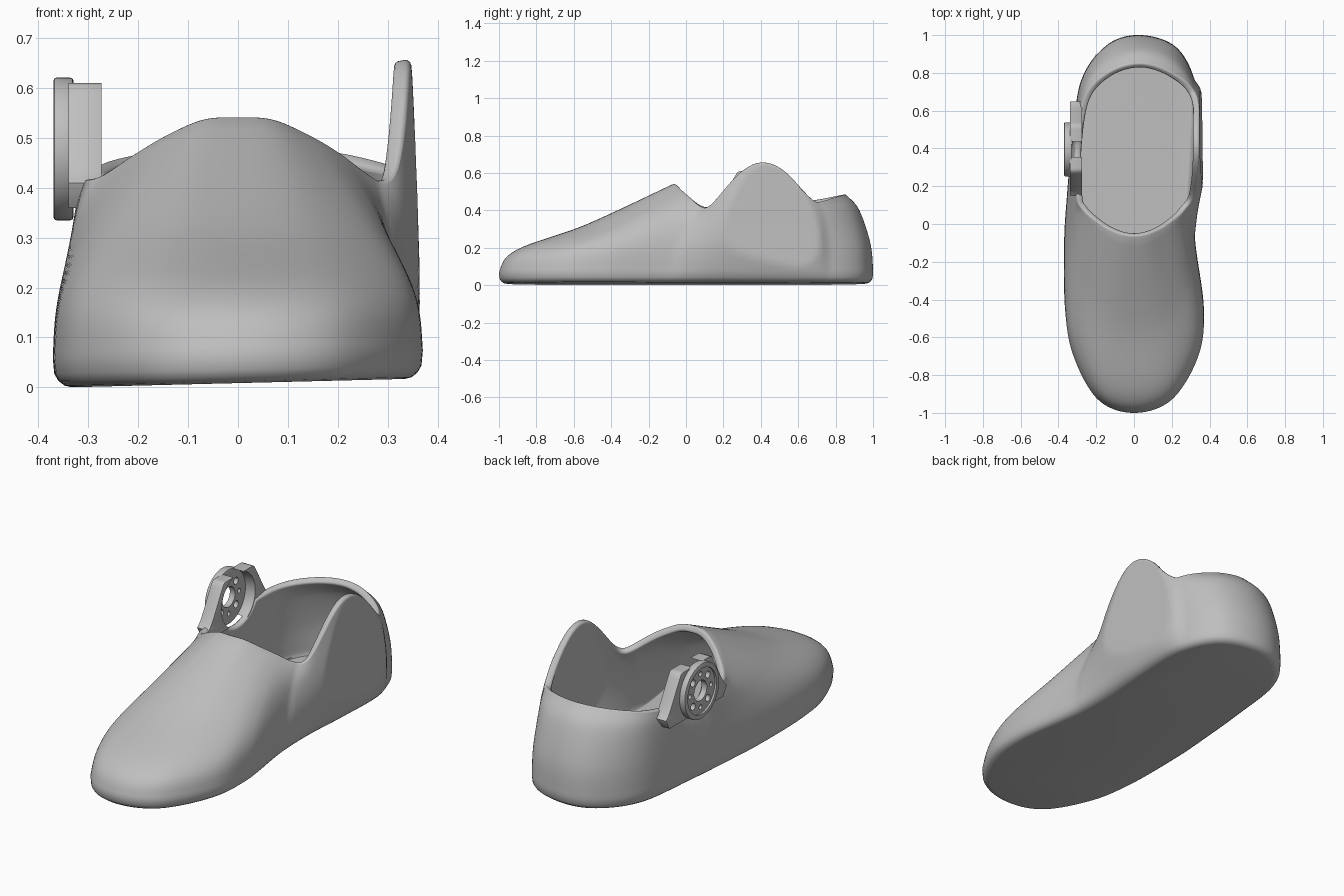
import bpy, bmesh, math
from mathutils import Vector, Matrix

cube = bpy.data.objects.get("Cube")
if cube:
    bpy.data.objects.remove(cube, do_unlink=True)

grey = bpy.data.materials.new("plain_grey")
grey.use_nodes = True
grey.diffuse_color = (0.52, 0.52, 0.52, 1)
grey.node_tree.nodes["Principled BSDF"].inputs["Base Color"].default_value = grey.diffuse_color


def make_object(name, bm):
    bmesh.ops.recalc_face_normals(bm, faces=bm.faces)
    mesh = bpy.data.meshes.new(name)
    bm.to_mesh(mesh)
    bm.free()
    mesh.materials.append(grey)
    obj = bpy.data.objects.new(name, mesh)
    bpy.context.collection.objects.link(obj)
    return obj


def activate(obj):
    bpy.ops.object.select_all(action='DESELECT')
    obj.select_set(True)
    bpy.context.view_layer.objects.active = obj


def add_modifier(obj, kind, **settings):
    modifier = obj.modifiers.new(kind.lower(), kind)
    for key, value in settings.items():
        setattr(modifier, key, value)
    activate(obj)
    bpy.ops.object.modifier_apply(modifier=modifier.name)


def smooth(obj, angle=40):
    activate(obj)
    bpy.ops.object.shade_smooth_by_angle(angle=math.radians(angle))


def add_cylinder(bm, x0, x1, y, z, radius, sides=32):
    place = Matrix.Translation(((x0 + x1) / 2, y, z)) @ Matrix.Rotation(math.pi / 2, 4, 'Y')
    bmesh.ops.create_cone(bm, cap_ends=True, segments=sides, radius1=radius,
                          radius2=radius, depth=x1 - x0, matrix=place)


def cut(obj, *cylinders):
    for cylinder in cylinders:
        bm = bmesh.new()
        add_cylinder(bm, *cylinder)
        cutter = make_object("cutter", bm)
        cutter.hide_render = True
        add_modifier(obj, 'BOOLEAN', object=cutter, operation='DIFFERENCE', solver='EXACT')
        bpy.data.objects.remove(cutter, do_unlink=True)


def spline(a, b, c, d, t):
    """Catmull-Rom point between b and c."""
    return 0.5 * (2 * b + (c - a) * t + (2 * a - 5 * b + 4 * c - d) * t ** 2
                  + (3 * b - a - 3 * c + d) * t ** 3)


def bump(y, middle, half_width):
    return max(0, 1 - ((y - middle) / half_width) ** 2) ** 1.5


# Stations around the shoe: base x, y then collar x, y, z
stations = [
    (0, -1, 0, -.06, .545), (.2, -.93, .07, -.05, .54), (.34, -.7, .14, -.02, .51),
    (.37, -.45, .2, .02, .475), (.325, -.1, .27, .08, .425), (.315, .15, .325, .17, .4),
    (.33, .42, .345, .42, .41), (.33, .72, .33, .68, .44), (.23, .93, .2, .8, .475),
    (.04, 1, .03, .85, .49), (-.14, .95, -.14, .8, .48), (-.28, .76, -.265, .67, .455),
    (-.33, .42, -.31, .42, .42), (-.355, .15, -.305, .15, .42), (-.37, -.1, -.27, .08, .43),
    (-.365, -.45, -.2, .02, .475), (-.32, -.7, -.14, -.02, .51), (-.19, -.93, -.07, -.05, .54)]
STEPS, ROWS, BASE_Z = 12, 8, .06
PIVOT_Y, PIVOT_Z, SEAT = .395, .478, .138


def shell_column(values):
    """Points from the sole edge up to the collar."""
    bx, by, rx, ry, rz = values
    ear = bump(ry, .4, .31) if rx > .15 else 0
    if rx < -.2 and abs(ry - PIVOT_Y) < SEAT:
        rz = min(rz, PIVOT_Z - math.sqrt(SEAT ** 2 - (ry - PIVOT_Y) ** 2))
    base, rim = Vector((bx, by, BASE_Z)), Vector((rx, ry, rz + .25 * ear))
    back = min(1, max(0, (by + 1) / 1.4))

    def between(across, up):
        return Vector((bx + (rx - bx) * across, by + (ry - by) * across,
                       BASE_Z + (rim.z - BASE_Z) * up))
    low, high = between(.1, .26 + .12 * back), between(.5, .55 + .25 * back)
    path = [base - Vector((0, 0, .15)), base, low, high, rim, rim * 2 - high]
    points = []
    # rounded lower edge
    for i in range(4):
        a = math.pi / 2 * i / 4
        inset = .04 * (1 - math.sin(a))
        direction = Vector((bx, by * .35, 0)).normalized()
        points.append(base - direction * inset - Vector((0, 0, BASE_Z - .045 * (1 - math.cos(a)))))
    for part in range(3):
        for row in range(ROWS):
            points.append(spline(*path[part:part + 4], row / ROWS))
    points.append(rim)
    for p in points:
        # flat outer panel of the ear, and the slight tilt of the sole
        p.x += .06 * ear ** .4 * math.sin(math.pi * min(1, max(0, p.z / rim.z)))
        if p.x > 0:
            p.x = min(p.x, .365 - .02 * (p.y - .15) - .03 * (p.z - .25))
        p.z += .025 * (p.x + .34) * max(0, 1 - p.z / .3)
    return points


# Shoe shell with sole
bm = bmesh.new()
columns = []
count = len(stations)
for i in range(count):
    ring = [Vector(stations[(i + k) % count]) for k in (-1, 0, 1, 2)]
    for step in range(STEPS):
        columns.append([bm.verts.new(p) for p in shell_column(spline(*ring, step / STEPS))])
for left, right in zip(columns, columns[1:] + columns[:1]):
    for j in range(len(left) - 1):
        bm.faces.new((left[j], right[j], right[j + 1], left[j + 1]))
bm.faces.new([column[0] for column in reversed(columns)])
shell = make_object("shoe_shell", bm)
if max(shell.data.polygons, key=lambda f: len(f.vertices)).normal.z > 0:
    shell.data.flip_normals()
add_modifier(shell, 'SOLIDIFY', thickness=.035, offset=-1)
add_modifier(shell, 'BEVEL', width=.011, segments=3, limit_method='ANGLE',
             angle_limit=math.radians(70), use_clamp_overlap=False)
smooth(shell)

# Pivot bracket on the right side: an ear with a round seat
bm = bmesh.new()
outline = [(.62, .36), (.18, .36)]
for i in range(41):
    y = .15 + .5 * i / 40
    outline.append((y, min(.61, .41 + .3 * bump(y, .4, .25))))
face = bm.faces.new([bm.verts.new((-.34, y, z)) for y, z in outline])
extruded = bmesh.ops.extrude_face_region(bm, geom=[face])
bmesh.ops.translate(bm, vec=(.066, 0, 0),
                    verts=[v for v in extruded["geom"] if isinstance(v, bmesh.types.BMVert)])
bracket = make_object("pivot_bracket", bm)
cut(bracket, (-.5, -.1, PIVOT_Y, PIVOT_Z, SEAT, 64))
add_modifier(bracket, 'BEVEL', width=.006, segments=2, limit_method='ANGLE',
             angle_limit=math.radians(50))
smooth(bracket)

# Pivot disc with recess, centre hole and ring of small holes
bm = bmesh.new()
add_cylinder(bm, -.37, -.33, PIVOT_Y, PIVOT_Z, .143, 64)
disc = make_object("pivot_disc", bm)
add_modifier(disc, 'BEVEL', width=.006, segments=2, limit_method='ANGLE')
holes = [(-.4, -.36, PIVOT_Y, PIVOT_Z, .118, 64), (-.4, -.3, PIVOT_Y, PIVOT_Z, .052, 40)]
for i in range(8):
    a = math.tau * i / 8
    holes.append((-.4, -.3, PIVOT_Y + .086 * math.cos(a), PIVOT_Z + .086 * math.sin(a),
                  .018 if i % 2 else .012, 20))
cut(disc, *holes)
smooth(disc)
